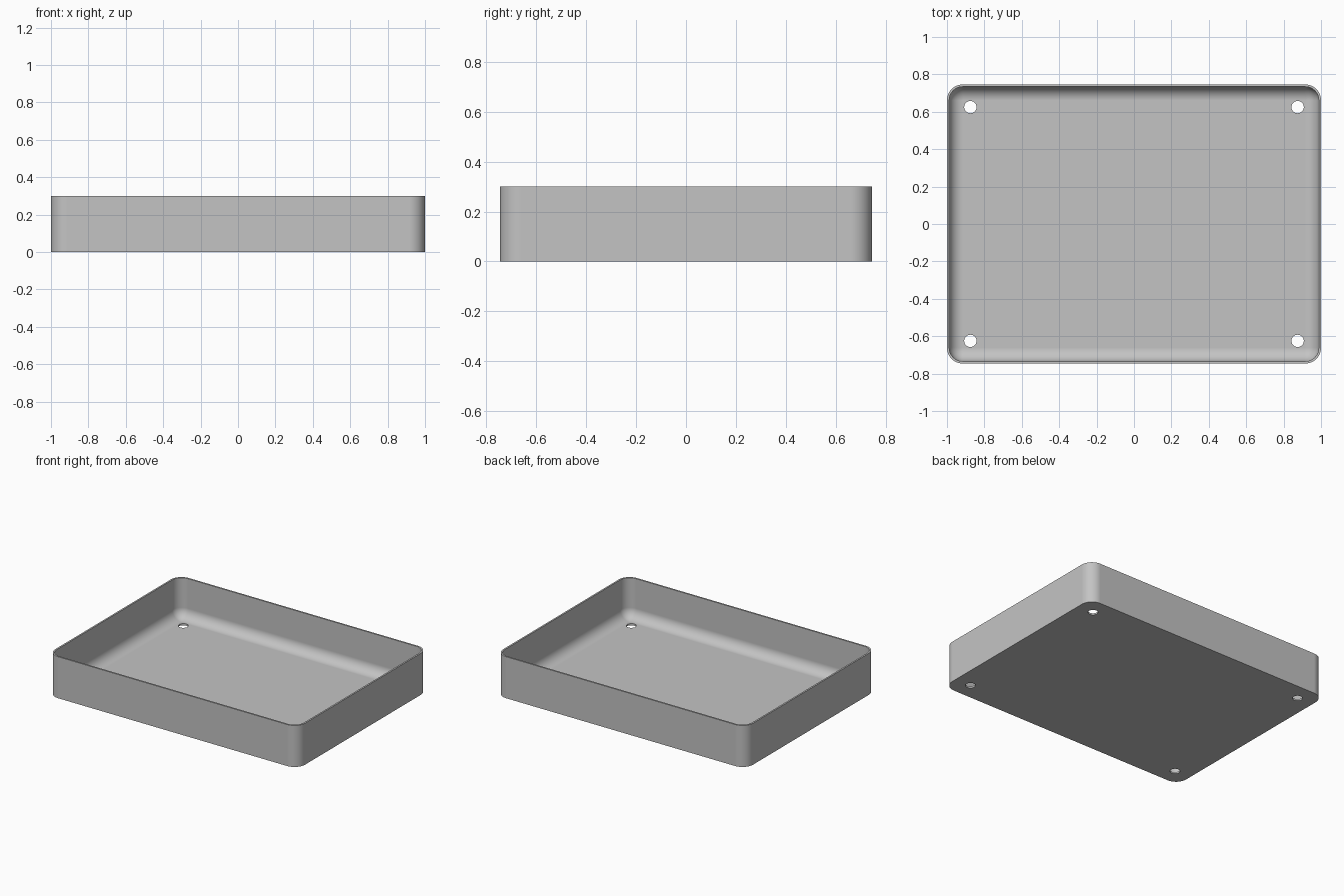
import bpy, bmesh
from math import sin, cos, pi

cube = bpy.data.objects.get("Cube")
if cube:
    bpy.data.objects.remove(cube, do_unlink=True)

HALF_X, HALF_Y, HEIGHT = 1.0, 0.746, 0.3
WALL, CORNER = 0.012, 0.085
FILLET = CORNER - WALL
HOLE_X, HOLE_Y, HOLE_R = 0.875, 0.625, 0.033
STEPS = 12

grey = bpy.data.materials.new("plain grey")
grey.use_nodes = True
colour = (0.55, 0.55, 0.55, 1)
grey.diffuse_color = colour
grey.node_tree.nodes["Principled BSDF"].inputs["Base Color"].default_value = colour


def ring(bm, inset, z):
    """Rounded rectangle, shrunk by inset, at height z."""
    r = CORNER - inset
    verts = []
    for q, (sx, sy) in enumerate([(1, 1), (-1, 1), (-1, -1), (1, -1)]):
        for i in range(STEPS + 1):
            a = (q + i / STEPS) * pi / 2
            verts.append(bm.verts.new((sx * (HALF_X - CORNER) + r * cos(a),
                                       sy * (HALF_Y - CORNER) + r * sin(a), z)))
    return verts


# Tray shell: outside wall, rim, inside wall, rounded fillet, floor
bm = bmesh.new()
levels = [(0, 0), (0, HEIGHT), (WALL, HEIGHT)]
for i in range(STEPS + 1):
    a = i / STEPS * pi / 2
    levels.append((WALL + FILLET * (1 - cos(a)), WALL + FILLET * (1 - sin(a))))
rings = [ring(bm, *level) for level in levels]
for low, high in zip(rings, rings[1:]):
    for i in range(len(low)):
        j = (i + 1) % len(low)
        bm.faces.new((low[i], low[j], high[j], high[i]))
bm.faces.new(rings[0][::-1])
bm.faces.new(rings[-1])
bmesh.ops.remove_doubles(bm, verts=bm.verts, dist=0.00001)
bmesh.ops.recalc_face_normals(bm, faces=bm.faces)
mesh = bpy.data.meshes.new("tray")
bm.to_mesh(mesh)
bm.free()
mesh.materials.append(grey)
tray = bpy.data.objects.new("tray", mesh)
bpy.context.collection.objects.link(tray)

# Four screw holes through the floor
bm = bmesh.new()
for sx in (-1, 1):
    for sy in (-1, 1):
        new = bmesh.ops.create_cone(bm, cap_ends=True, segments=32, radius1=HOLE_R,
                                    radius2=HOLE_R, depth=0.1)["verts"]
        bmesh.ops.translate(bm, verts=new, vec=(sx * HOLE_X, sy * HOLE_Y, 0))
mesh = bpy.data.meshes.new("hole_cutter")
bm.to_mesh(mesh)
bm.free()
mesh.materials.append(grey)
cutter = bpy.data.objects.new("hole_cutter", mesh)
bpy.context.collection.objects.link(cutter)
cutter.hide_render = True

cut = tray.modifiers.new("screw holes", 'BOOLEAN')
cut.operation = 'DIFFERENCE'
cut.solver = 'EXACT'
cut.object = cutter
bpy.ops.object.select_all(action='DESELECT')
tray.select_set(True)
bpy.context.view_layer.objects.active = tray
bpy.ops.object.modifier_apply(modifier=cut.name)
bpy.data.objects.remove(cutter, do_unlink=True)

# Smooth curves, flat panels
bpy.ops.object.shade_smooth_by_angle(angle=pi / 6)
normals = tray.modifiers.new("flat panels", 'WEIGHTED_NORMAL')
normals.keep_sharp = True
